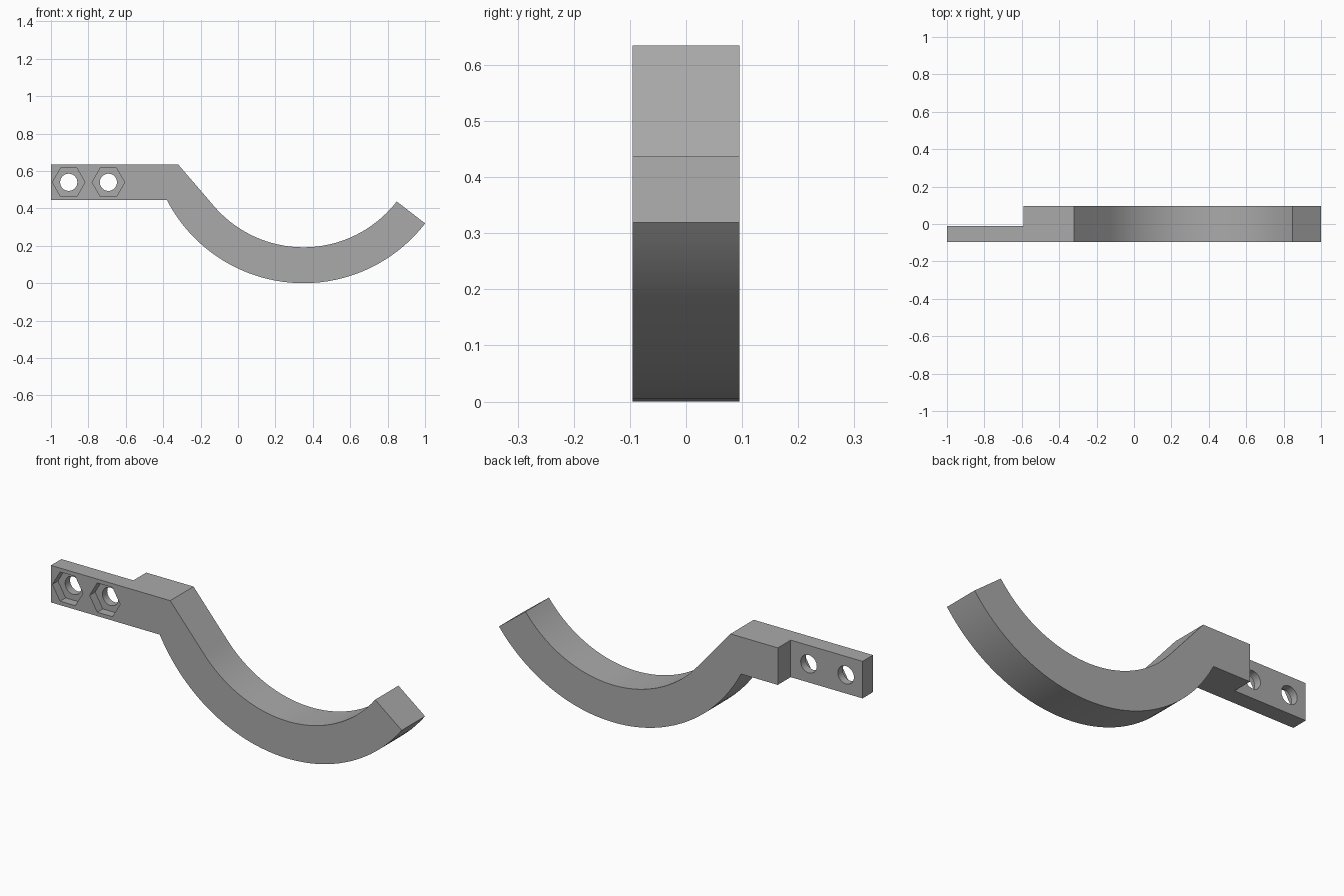
import bpy, bmesh
from math import atan2, cos, sin, pi, radians

cube = bpy.data.objects.get("Cube")
if cube:
    bpy.data.objects.remove(cube, do_unlink=True)

grey = bpy.data.materials.new("plain grey")
grey.use_nodes = True
colour = (0.4, 0.4, 0.4, 1)
grey.diffuse_color = colour
grey.node_tree.nodes["Principled BSDF"].inputs["Base Color"].default_value = colour


def extrude_profile(name, points, y0, y1):
    """Extrude an x-z outline from y0 to y1."""
    bm = bmesh.new()
    face = bm.faces.new([bm.verts.new((x, y0, z)) for x, z in points])
    new = bmesh.ops.extrude_face_region(bm, geom=[face])["geom"]
    verts = [v for v in new if isinstance(v, bmesh.types.BMVert)]
    bmesh.ops.translate(bm, verts=verts, vec=(0, y1 - y0, 0))
    bmesh.ops.recalc_face_normals(bm, faces=bm.faces)
    mesh = bpy.data.meshes.new(name)
    bm.to_mesh(mesh)
    bm.free()
    mesh.materials.append(grey)
    obj = bpy.data.objects.new(name, mesh)
    bpy.context.collection.objects.link(obj)
    return obj


def arc(cx, cz, r, a0, a1, n):
    steps = [a0 + (a1 - a0) * i / n for i in range(n + 1)]
    return [(cx + r * cos(a), cz + r * sin(a)) for a in steps]


# Curved hook with its straight shoulder
CX, CZ, OUTER, INNER = 0.35, 0.822, 0.822, 0.63
TOP, BOTTOM, FRONT, BACK = 0.635, 0.444, -0.095, 0.095
tip = atan2(0.32 - CZ, 1 - CX)
heel = atan2(BOTTOM - CZ, -0.38 - CX)
outline = [(-1, TOP), (-1, BOTTOM)]
outline += arc(CX, CZ, OUTER, heel, tip, 40)
outline += arc(CX, CZ, INNER, tip, radians(-139.5), 36)
outline += [(-0.32, TOP)]
hook = extrude_profile("hook_arm", outline, FRONT, BACK)


def cut(name, points, y0, y1):
    cutter = extrude_profile(name, points, y0, y1)
    cutter.hide_render = True
    cutter.hide_viewport = True
    mod = hook.modifiers.new(name, "BOOLEAN")
    mod.operation = "DIFFERENCE"
    mod.solver = "EXACT"
    mod.object = cutter
    return cutter


# Thin mounting tab: the rear half is cut away
cutters = [cut("tab_step_cutter", [(-1.1, 0.3), (-0.59, 0.3), (-0.59, 0.8), (-1.1, 0.8)], -0.01, 0.2)]

# Bolt holes with hexagonal nut pockets in the front
for side, x in (("outer", -0.905), ("inner", -0.693)):
    z = (TOP + BOTTOM) / 2
    cutters.append(cut(side + "_nut_pocket_cutter", arc(x, z, 0.087, 0, 5 * pi / 3, 5), -0.2, FRONT + 0.045))
    cutters.append(cut(side + "_bolt_hole_cutter", arc(x, z, 0.046, 0, 2 * pi * 31 / 32, 31), -0.2, 0.2))

# Apply the cuts and remove the cutters
bpy.context.view_layer.update()
graph = bpy.context.evaluated_depsgraph_get()
result = bpy.data.meshes.new_from_object(hook.evaluated_get(graph))
hook.modifiers.clear()
hook.data = result
for c in cutters:
    bpy.data.objects.remove(c, do_unlink=True)

# Smooth curves with sharp edges
bpy.ops.object.select_all(action="DESELECT")
hook.select_set(True)
bpy.context.view_layer.objects.active = hook
bpy.ops.object.shade_smooth_by_angle(angle=radians(30))
